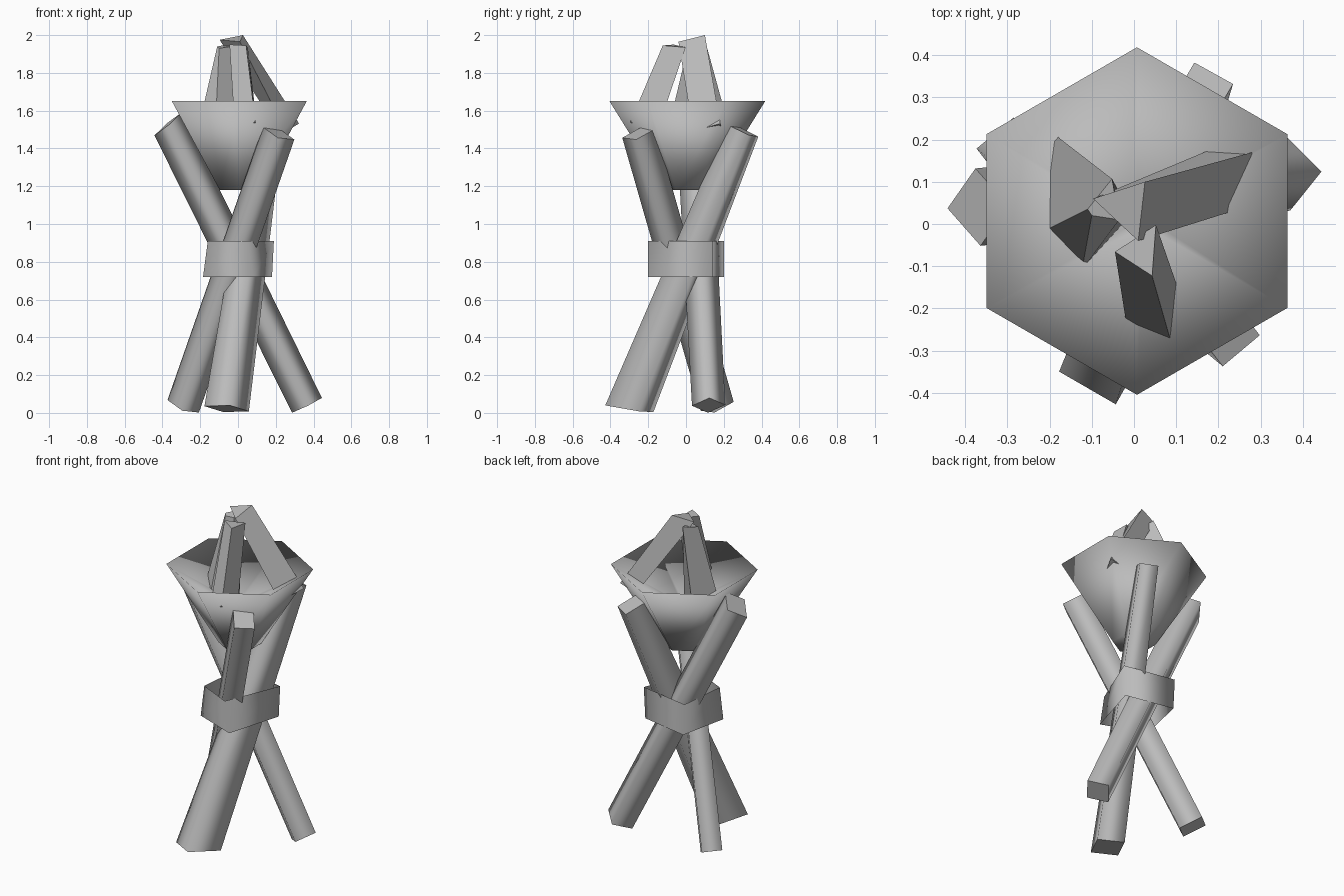
import bpy, bmesh, math
from mathutils import Vector

cube = bpy.data.objects.get("Cube")
if cube:
    bpy.data.objects.remove(cube)

grey = bpy.data.materials.new("plain grey")
grey.use_nodes = True
grey.diffuse_color = (0.5, 0.5, 0.5, 1)
grey.node_tree.nodes["Principled BSDF"].inputs["Base Color"].default_value = (0.5, 0.5, 0.5, 1)


def loft(name, rings, caps=True, smooth=False, smooth_caps=False):
    """Skin a stack of matching rings of points, with optional end caps."""
    bm = bmesh.new()
    rings = [[bm.verts.new(p) for p in ring] for ring in rings]
    n = len(rings[0])
    for a, b in zip(rings, rings[1:]):
        for i in range(n):
            j = (i + 1) % n
            bm.faces.new((a[i], a[j], b[j], b[i])).smooth = smooth
    if caps:
        for ring in (rings[0][::-1], rings[-1]):
            cap = bm.faces.new(ring)
            cap.smooth = smooth_caps
            for edge in cap.edges:
                edge.smooth = smooth_caps
    mesh = bpy.data.meshes.new(name)
    bm.to_mesh(mesh)
    bm.free()
    mesh.materials.append(grey)
    bpy.context.collection.objects.link(bpy.data.objects.new(name, mesh))


def log(name, bottom, top, facing, low_size, high_size, low_level=0, high_level=0):
    """Four-sided log; level 0 cuts an end square to the log, 1 cuts it horizontal."""
    bottom, top = Vector(bottom), Vector(top)
    axis = (top - bottom).normalized()
    angle = math.radians(facing)
    depth = Vector((math.cos(angle), math.sin(angle), 0))
    depth = (depth - axis * depth.dot(axis)).normalized()
    width = axis.cross(depth)
    rings = []
    for centre, (w, d), level in ((bottom, low_size, low_level), (top, high_size, high_level)):
        offsets = [depth * d / 2 * i + width * w / 2 * j
                   for i, j in ((1, -1), (1, 1), (-1, 1), (-1, -1))]
        rings.append([centre + o - axis * (o.z * level / axis.z) for o in offsets])
    loft(name, rings, smooth=True)


def stick(name, low, high):
    """Tapered splinter, lengthened a little so its foot sinks into the bowl."""
    feet = [Vector(a).lerp(Vector(b), -0.17) for a, b in zip(low, high)]
    loft(name, [feet, high])


def hexagon(radius, z):
    return [(0.007 + radius * math.sin(-k * math.pi / 3),
             0.007 + radius * math.cos(k * math.pi / 3), z) for k in range(6)]


# Three crossed logs
log("leg_log_left", (0.365, 0.12, 0.04), (-0.37, 0.04, 1.53), 45,
    (0.125, 0.125), (0.13, 0.13), high_level=-0.5)
log("leg_log_front", (-0.29, 0.165, 0.035), (0.215, -0.25, 1.48), -50,
    (0.115, 0.14), (0.115, 0.14))
log("leg_log_back", (-0.06, -0.3, 0.022), (0.155, 0.3, 1.495), 61,
    (0.155, 0.2), (0.105, 0.145), low_level=0.6)

# Binding band, an open four-sided sleeve
loft("binding_band", [
    [(0.08, -0.2, 0.72), (0.18, 0.14, 0.72), (-0.12, 0.2, 0.72), (-0.185, -0.1, 0.72)],
    [(0.05, -0.2, 0.91), (0.19, 0.14, 0.91), (-0.13, 0.2, 0.91), (-0.16, -0.1, 0.91)],
], caps=False, smooth=True)

# Six-sided bowl with a shallow hollow
loft("bowl", [hexagon(0.12, 1.18), hexagon(0.412, 1.65), hexagon(0.02, 1.43)],
     smooth=True, smooth_caps=True)

# Fuel sticks leaning together in the bowl
stick("stick_front",
      [(-0.02, -0.225, 1.55), (0.085, -0.27, 1.6), (0.1, -0.14, 1.53)],
      [(-0.045, -0.066, 1.95), (0.043, -0.123, 1.945), (0.052, -0.002, 1.935)])
stick("stick_right",
      [(0.166, 0.17, 1.57), (0.22, 0.026, 1.56), (0.28, 0.17, 1.6)],
      [(-0.097, 0.06, 1.975), (0.01, -0.04, 1.965), (0.026, 0.1, 2)])
stick("stick_left",
      [(-0.18, 0.206, 1.59), (-0.2, -0.01, 1.55), (-0.12, -0.09, 1.51), (-0.01, 0.02, 1.46)],
      [(-0.052, 0.107, 1.95), (-0.11, 0.035, 1.94), (-0.1, 0.02, 1.93), (-0.035, 0.01, 1.94)])
